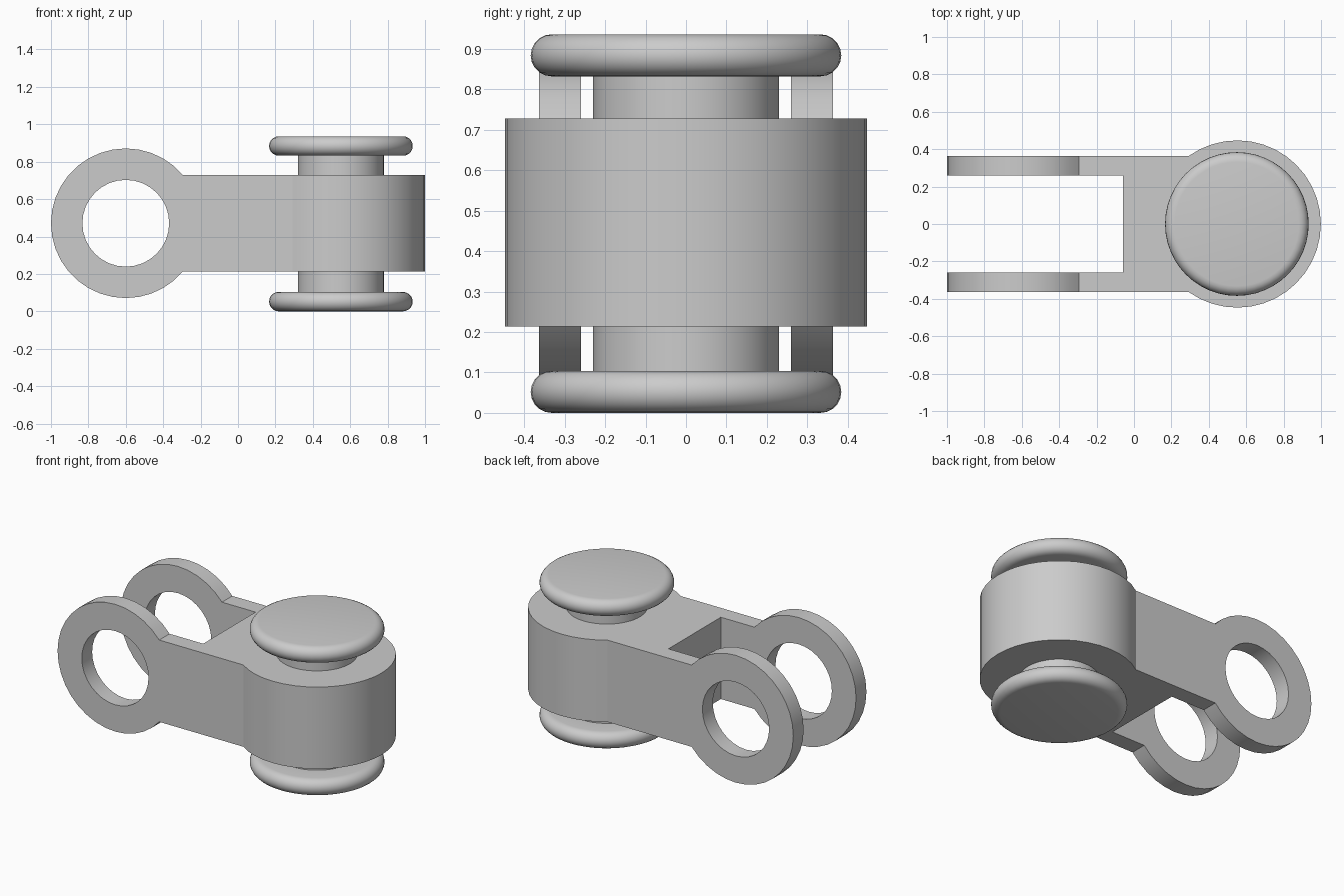
import bpy, bmesh
from math import sin, cos, pi, acos, asin
from mathutils import Matrix, Vector

if "Cube" in bpy.data.objects:
    bpy.data.objects.remove(bpy.data.objects["Cube"], do_unlink=True)

grey = bpy.data.materials.new("plain grey")
grey.use_nodes = True
grey.diffuse_color = (0.6, 0.6, 0.6, 1)
grey.node_tree.nodes["Principled BSDF"].inputs["Base Color"].default_value = (0.6, 0.6, 0.6, 1)

# Shared sizes
MID = 0.468                 # height of the symmetry plane
HALF = 0.257                # half height of the body
ARM_OUT, ARM_IN = 0.363, 0.26
SLOT_X = -0.06
BARREL_X, BARREL_R = 0.552, 0.447
RING_X, RING_R, HOLE_R = -0.6, 0.4, 0.232


def arc(cx, cy, r, a0, a1, n):
    return [(cx + r * cos(a0 + (a1 - a0) * i / n),
             cy + r * sin(a0 + (a1 - a0) * i / n)) for i in range(n + 1)]


def finish(name, bm):
    bmesh.ops.recalc_face_normals(bm, faces=bm.faces)
    mesh = bpy.data.meshes.new(name)
    bm.to_mesh(mesh)
    bm.free()
    mesh.materials.append(grey)
    ob = bpy.data.objects.new(name, mesh)
    bpy.context.collection.objects.link(ob)
    bpy.ops.object.select_all(action='DESELECT')
    ob.select_set(True)
    bpy.context.view_layer.objects.active = ob
    bpy.ops.object.shade_smooth_by_angle(angle=pi / 6)
    return ob


def extrude_outline(name, loops, depth, matrix):
    """Fill flat loops (later ones are holes), extrude them and place the result."""
    bm = bmesh.new()
    for loop in loops:
        verts = [bm.verts.new((x, y, 0)) for x, y in loop]
        for a, b in zip(verts, verts[1:] + verts[:1]):
            bm.edges.new((a, b))
    bmesh.ops.triangle_fill(bm, edges=bm.edges[:], use_beauty=True)
    out = bmesh.ops.extrude_face_region(bm, geom=bm.faces[:], use_keep_orig=True)
    moved = [g for g in out["geom"] if isinstance(g, bmesh.types.BMVert)]
    bmesh.ops.translate(bm, verts=moved, vec=(0, 0, depth))
    bmesh.ops.transform(bm, matrix=matrix, verts=bm.verts)
    return finish(name, bm)


# Forked body: round barrel with two parallel arms, seen from above
chord_x = RING_X + (RING_R ** 2 - HALF ** 2) ** 0.5
spread = pi - asin(ARM_OUT / BARREL_R)
body = arc(BARREL_X, 0, BARREL_R, -spread, spread, 28)
body += [(chord_x, ARM_OUT), (chord_x, ARM_IN), (SLOT_X, ARM_IN),
         (SLOT_X, -ARM_IN), (chord_x, -ARM_IN), (chord_x, -ARM_OUT)]
extrude_outline("forked_body", [body], 2 * HALF,
                Matrix.Translation((0, 0, MID + 0.003 - HALF)))

# Ring ends of the arms, trimmed flat where they meet the arms
start = asin(HALF / RING_R)
rim = arc(0, 0, RING_R, start, 2 * pi - start, 28)
hole = arc(0, 0, HOLE_R, 0, 2 * pi, 32)[:-1]
upright = Matrix.Rotation(pi / 2, 4, 'X')
for name, back_y in (("right_ring", -ARM_IN), ("left_ring", ARM_OUT)):
    place = Matrix.Translation((RING_X, back_y, MID + 0.003)) @ upright
    extrude_outline(name, [rim, hole], ARM_OUT - ARM_IN, place)

# Pin with rounded discs at both ends, turned as one profile
edge, disc_r, pin_r = 0.052, 0.384, 0.23
lower = [(0, 0)] + arc(disc_r - edge, edge, edge, -pi / 2, pi / 2, 10) + [(pin_r, 2 * edge)]
profile = lower + [(r, 2 * MID - z) for r, z in reversed(lower)]
bm = bmesh.new()
verts = [bm.verts.new((r, 0, z)) for r, z in profile]
edges = [bm.edges.new(pair) for pair in zip(verts, verts[1:])]
bmesh.ops.spin(bm, geom=verts + edges, cent=(0, 0, 0), axis=(0, 0, 1),
               angle=2 * pi, steps=48, use_merge=True)
bmesh.ops.remove_doubles(bm, verts=bm.verts, dist=0.0005)
bmesh.ops.translate(bm, verts=bm.verts, vec=(BARREL_X - 0.002, 0, 0))
finish("pin", bm)
